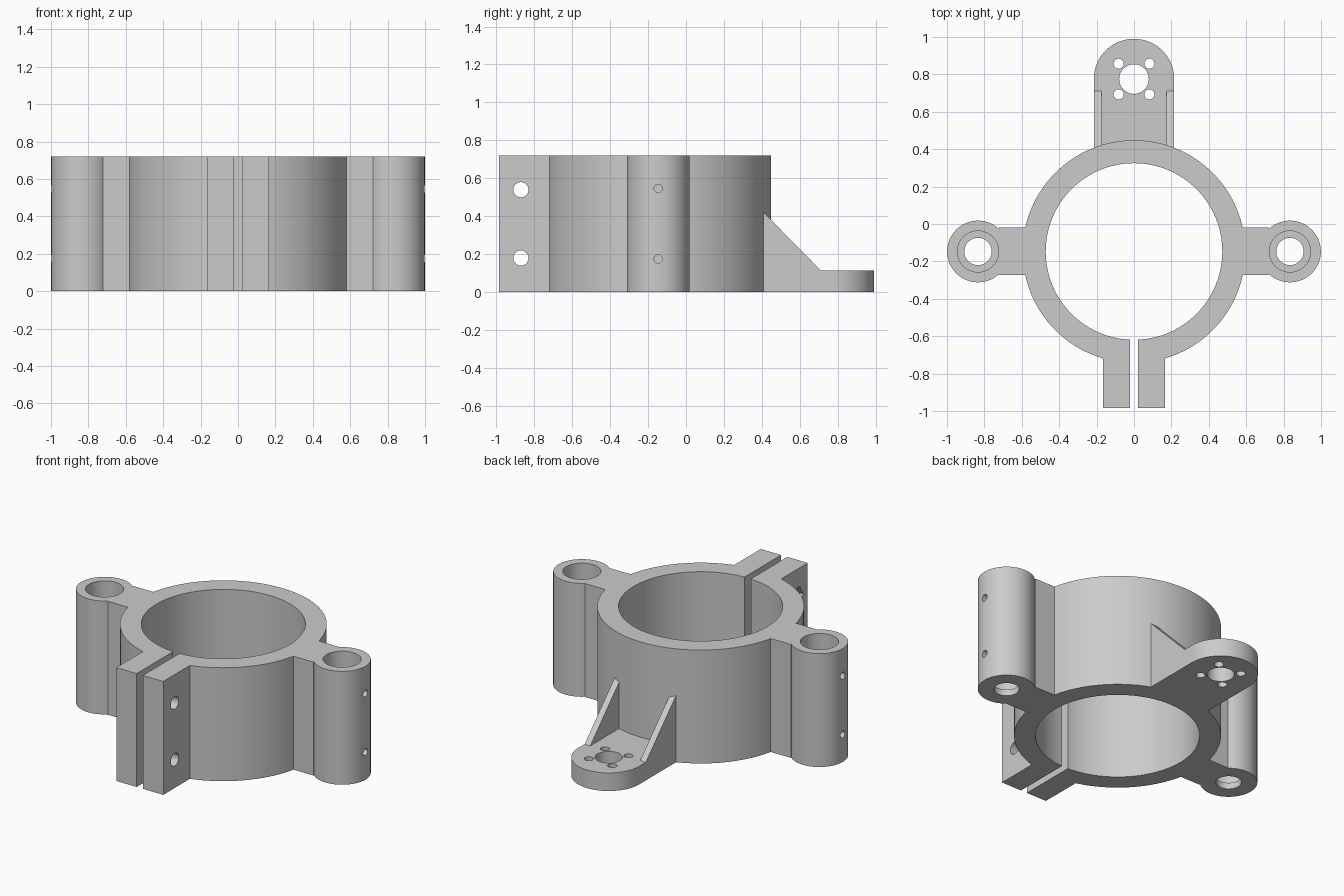
import bpy, bmesh, math
from mathutils import Matrix, Vector

cube = bpy.data.objects.get("Cube")
if cube:
    bpy.data.objects.remove(cube, do_unlink=True)

H = 0.72        # overall height
CY = -0.147     # ring centre in y
BX = 0.834      # rod boss distance from the middle
PY = 0.775      # mount plate hole centre in y
EPS = 0.05      # cutter overshoot

grey = bpy.data.materials.new("plain grey")
grey.use_nodes = True
colour = (0.6, 0.6, 0.6, 1)
grey.diffuse_color = colour
grey.node_tree.nodes["Principled BSDF"].inputs["Base Color"].default_value = colour


def add(name, bm):
    bmesh.ops.recalc_face_normals(bm, faces=bm.faces)
    mesh = bpy.data.meshes.new(name)
    bm.to_mesh(mesh)
    bm.free()
    mesh.materials.append(grey)
    obj = bpy.data.objects.new(name, mesh)
    bpy.context.collection.objects.link(obj)
    return obj


def prism(name, points, offset):
    """Extrude a closed outline of 3D points along an offset."""
    bm = bmesh.new()
    face = bm.faces.new([bm.verts.new(p) for p in points])
    ext = bmesh.ops.extrude_face_region(bm, geom=[face])
    bmesh.ops.translate(bm, vec=Vector(offset),
                        verts=[v for v in ext["geom"] if isinstance(v, bmesh.types.BMVert)])
    return add(name, bm)


def box(name, x0, x1, y0, y1, z0=0, z1=H):
    return prism(name, [(x0, y0, z0), (x1, y0, z0), (x1, y1, z0), (x0, y1, z0)], (0, 0, z1 - z0))


def cylinder(name, r, x, y, z0=0, z1=H, seg=64):
    bm = bmesh.new()
    bmesh.ops.create_cone(bm, cap_ends=True, segments=seg, radius1=r, radius2=r, depth=z1 - z0,
                          matrix=Matrix.Translation((x, y, (z0 + z1) / 2)))
    return add(name, bm)


def cross_hole(name, r, x0, x1, y, z, seg=32):
    """Cylinder lying along x."""
    bm = bmesh.new()
    bmesh.ops.create_cone(bm, cap_ends=True, segments=seg, radius1=r, radius2=r, depth=x1 - x0,
                          matrix=Matrix.Translation(((x0 + x1) / 2, y, z)) @ Matrix.Rotation(math.pi / 2, 4, "Y"))
    return add(name, bm)


def combine(target, tool, operation):
    mod = target.modifiers.new("boolean", "BOOLEAN")
    mod.operation, mod.object, mod.solver = operation, tool, "EXACT"
    with bpy.context.temp_override(object=target, active_object=target, selected_objects=[target]):
        bpy.ops.object.modifier_apply(modifier=mod.name)
    bpy.data.objects.remove(tool, do_unlink=True)


# Ring body
body = cylinder("pipe_clamp_body", 0.595, 0, CY, seg=128)
solids, cuts = [], []

# Front clamping lugs, later split by the slot
solids.append(box("clamp_lugs", -0.165, 0.165, -0.985, -0.5))

# Side arms with rod bosses
for s in (-1, 1):
    xs = sorted((s * 0.5, s * 0.722))
    solids.append(box("side_arm", *xs, CY - 0.127, CY + 0.127))
    solids.append(cylinder("rod_boss", 0.165, s * BX, CY))

# Rear mount plate with a rounded end
arc = [math.pi * i / 48 for i in range(49)]
outline = [(0.215 * math.cos(a), PY + 0.215 * math.sin(a), 0) for a in arc]
solids.append(prism("mount_plate", outline + [(-0.215, 0.3, 0), (0.215, 0.3, 0)], (0, 0, 0.115)))

# Sloped gussets on the plate sides
for x in (-0.215, 0.175):
    side = [(x, 0.33, 0), (x, 0.71, 0), (x, 0.71, 0.115), (x, 0.405, 0.425), (x, 0.33, 0.425)]
    solids.append(prism("gusset", side, (0.04, 0, 0)))

# Main bore and clamp slot
cuts.append(cylinder("main_bore", 0.472, 0, CY, -EPS, H + EPS, 128))
cuts.append(box("clamp_slot", -0.022, 0.022, -1.1, -0.5, -EPS, H + EPS))

# Rod bores with a bottom ledge, and set screw holes from outside
for s in (-1, 1):
    cuts.append(cylinder("rod_bore", 0.11, s * BX, CY, 0.04, H + EPS))
    cuts.append(cylinder("ledge_hole", 0.073, s * BX, CY, -EPS, 0.1))
    for z in (0.175, 0.547):
        xs = sorted((s * BX, s * 1.05))
        cuts.append(cross_hole("set_screw_hole", 0.022, *xs, CY, z))

# Clamp bolt holes with hexagonal nut pockets on one side
for z in (0.18, 0.54):
    cuts.append(cross_hole("bolt_hole", 0.04, -0.3, 0.3, -0.87, z))
    cuts.append(cross_hole("nut_pocket", 0.07, -0.3, -0.115, -0.87, z, 6))

# Mount plate holes
cuts.append(cylinder("motor_hole", 0.079, 0, PY, -EPS, 0.2))
for sx in (-1, 1):
    for sy in (-1, 1):
        cuts.append(cylinder("screw_hole", 0.027, sx * 0.082, PY + sy * 0.082, -EPS, 0.2, 32))

for tool in solids:
    combine(body, tool, "UNION")
for tool in cuts:
    combine(body, tool, "DIFFERENCE")

# Smooth curved walls, sharp edges kept
bpy.ops.object.select_all(action="DESELECT")
body.select_set(True)
bpy.context.view_layer.objects.active = body
bpy.ops.object.shade_smooth_by_angle(angle=math.radians(25))
